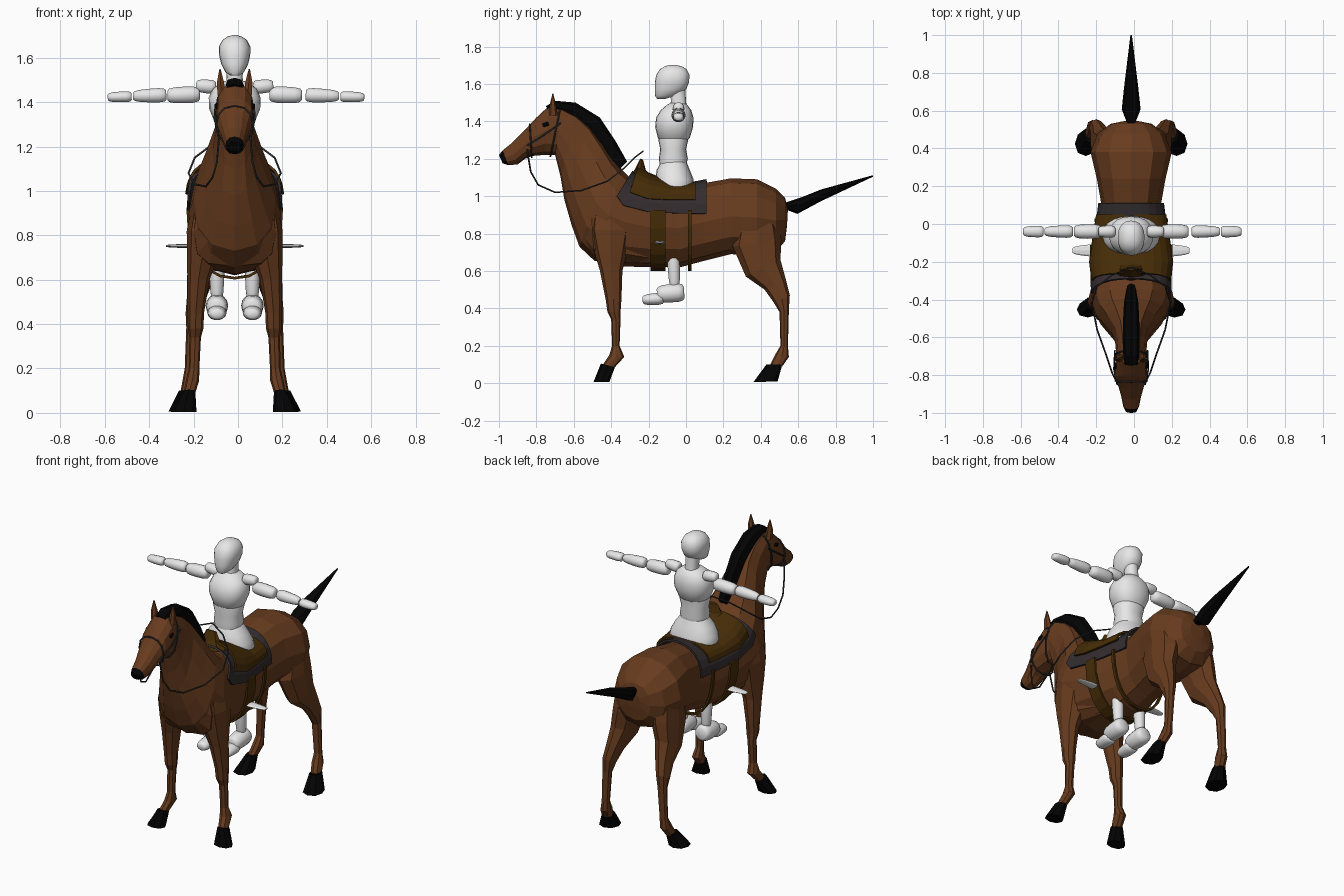
import bpy, bmesh, math
from mathutils import Vector

if "Cube" in bpy.data.objects:
    bpy.data.objects.remove(bpy.data.objects["Cube"])

MID = -.015  # centre line shared by horse and rider


def material(name, r, g, b):
    mat = bpy.data.materials.new(name)
    mat.use_nodes = True
    mat.diffuse_color = (r, g, b, 1)
    shader = next(n for n in mat.node_tree.nodes if n.type == 'BSDF_PRINCIPLED')
    shader.inputs["Base Color"].default_value = (r, g, b, 1)
    shader.inputs["Roughness"].default_value = .8
    return mat


COAT = material("brown_coat", .135, .044, .013)
BLACK = material("black_hair", .001, .001, .001)
LEATHER = material("saddle_leather", .06, .025, .002)
CLOTH = material("grey_cloth", .034, .026, .028)
STRAP = material("dark_strap", .024, .026, .03)
WHITE = material("pale_mannequin", .8, .8, .8)


def bend(value, power):
    """Squared sine or cosine, for fuller cross-sections."""
    return math.copysign(abs(value) ** power, value)


def ring(y1, z1, y2, z2, w, x=0, n=12, power=.88):
    """Oval through two profile points, with half width w."""
    a, b = Vector((MID + x, y1, z1)), Vector((MID + x, y2, z2))
    middle, half = (a + b) / 2, (a - b) / 2
    turns = [math.tau * i / n for i in range(n)]
    return [middle + half * bend(math.cos(t), power)
            + Vector((w * bend(math.sin(t), power), 0, 0)) for t in turns]


def arch(y1, z1, y2, z2, w, n=12, power=.88):
    """Half oval: peak at the first point, open ends at the second."""
    a, b = Vector((MID, y1, z1)), Vector((MID, y2, z2))
    turns = [math.pi * (i / n - .5) for i in range(n + 1)]
    return [b + (a - b) * bend(math.cos(t), power)
            + Vector((w * bend(math.sin(t), power), 0, 0)) for t in turns]


def skin(name, rings, mat, closed=True, smooth=False):
    """Join a row of cross-sections into one mesh."""
    bm = bmesh.new()
    rows = [[bm.verts.new(p) for p in r] for r in rings]
    count = len(rows[0])
    for a, b in zip(rows, rows[1:]):
        for i in range(count if closed else count - 1):
            j = (i + 1) % count
            bm.faces.new((a[i], a[j], b[j], b[i]))
    if closed:
        bm.faces.new(rows[0])
        bm.faces.new(rows[-1])
    bmesh.ops.recalc_face_normals(bm, faces=bm.faces)
    mesh = bpy.data.meshes.new(name)
    bm.to_mesh(mesh)
    bm.free()
    obj = bpy.data.objects.new(name, mesh)
    bpy.context.collection.objects.link(obj)
    mesh.materials.append(mat)
    if smooth:
        bpy.ops.object.select_all(action='DESELECT')
        obj.select_set(True)
        bpy.context.view_layer.objects.active = obj
        bpy.ops.object.shade_smooth_by_angle(angle=math.radians(50))
    return obj


def loft(name, rows, mat, n=12, smooth=False, power=.88):
    return skin(name, [ring(*r, n=n, power=power) for r in rows], mat, smooth=smooth)


def stack(name, levels, n=20):
    """Smooth rider part from levels of height, front, back, half width."""
    return loft(name, [(f, z, b, z, w) for z, f, b, w in levels], WHITE, n=n, smooth=True)


def drape(name, rows, mat, thickness=.012):
    obj = skin(name, [arch(*r) for r in rows], mat, closed=False)
    solid = obj.modifiers.new("thickness", 'SOLIDIFY')
    solid.thickness = thickness
    solid.offset = 0
    return obj


def pod(name, a, b, r1, r2, mat=WHITE, flat=1, n=14, smooth=True):
    """Rounded limb segment between two points."""
    a, b = Vector(a), Vector(b)
    along = (b - a).normalized()
    side = along.cross(Vector((0, 0, 1)))
    side = side.normalized() if side.length > .01 else Vector((1, 0, 0))
    up = side.cross(along) * flat
    rows = []
    for t, swell in ((0, .6), (.06, .86), (.22, 1), (.5, 1.03), (.78, 1), (.94, .86), (1, .6)):
        r = (r1 + (r2 - r1) * t) * swell
        rows.append([a.lerp(b, t) + (side * math.cos(k * math.tau / n)
                     + up * math.sin(k * math.tau / n)) * r for k in range(n)])
    return skin(name, rows, mat, smooth=smooth)


def cord(name, points, cyclic=False, radius=.0045):
    curve = bpy.data.curves.new(name, 'CURVE')
    curve.dimensions = '3D'
    curve.bevel_depth = radius
    curve.bevel_resolution = 1
    line = curve.splines.new('POLY')
    line.points.add(len(points) - 1)
    for p, co in zip(line.points, points):
        p.co = (*co, 1)
    line.use_cyclic_u = cyclic
    curve.materials.append(STRAP)
    obj = bpy.data.objects.new(name, curve)
    bpy.context.collection.objects.link(obj)


# Horse trunk, neck and head, rump to nose
horse = loft("horse_body", [
    (.545, .93, .54, .84, .05), (.53, .99, .53, .76, .11), (.48, 1.04, .48, .7, .175),
    (.38, 1.09, .38, .68, .215), (.24, 1.095, .24, .69, .182), (.1, 1.07, .1, .655, .157),
    (-.05, 1.04, -.03, .62, .168), (-.2, 1.05, -.2, .62, .19), (-.3, 1.1, -.36, .625, .205),
    (-.34, 1.14, -.49, .655, .208), (-.39, 1.2, -.57, .73, .185), (-.44, 1.28, -.61, .84, .145),
    (-.51, 1.38, -.65, .98, .1), (-.58, 1.44, -.67, 1.1, .085), (-.66, 1.475, -.7, 1.22, .08),
    (-.73, 1.485, -.76, 1.22, .085), (-.8, 1.42, -.82, 1.215, .085), (-.87, 1.345, -.86, 1.2, .066),
    (-.93, 1.285, -.9, 1.17, .052), (-.98, 1.245, -.95, 1.165, .042),
    (-1, 1.22, -.98, 1.175, .03)], COAT)
horse.data.materials.append(BLACK)
for face in horse.data.polygons:
    face.material_index = int(face.center.y < -.965)
loft("horse_chest", [(-.565, .92, -.55, .76, .12), (-.51, .98, -.49, .66, .185),
                     (-.36, .98, -.36, .632, .19), (-.2, .85, -.2, .63, .14)], COAT, power=.65)

# Mane and tail
loft("mane", [(-.75, 1.48, -.72, 1.44, .04), (-.7, 1.51, -.67, 1.44, .042),
              (-.59, 1.5, -.6, 1.4, .045), (-.46, 1.42, -.53, 1.33, .042),
              (-.38, 1.3, -.45, 1.22, .038), (-.315, 1.185, -.37, 1.13, .025)], BLACK, n=8)
loft("tail", [(.53, .965, .53, .93, .02), (.62, .995, .595, .905, .05),
              (.72, 1.035, .72, .972, .038), (1, 1.112, 1, 1.104, .004)], BLACK, n=8)

# Legs, hooves, ears, eyes and reins on both sides
FRONT = [(-.5, .98, -.3, 1, .06, .125), (-.52, .82, -.29, .82, .083, .133),
         (-.49, .7, -.32, .68, .068, .147), (-.46, .6, -.34, .6, .05, .163),
         (-.43, .45, -.345, .45, .037, .175), (-.42, .38, -.35, .38, .035, .176),
         (-.4, .34, -.35, .34, .026, .178), (-.395, .2, -.355, .2, .024, .183),
         (-.41, .15, -.33, .14, .03, .19), (-.45, .09, -.385, .08, .026, .205)]
HIND = [(.3, .95, .47, .95, .07, .12), (.25, .73, .51, .77, .075, .13),
        (.32, .57, .505, .66, .062, .152), (.42, .5, .535, .55, .045, .17),
        (.47, .43, .555, .47, .036, .185), (.5, .38, .55, .39, .028, .19),
        (.505, .2, .545, .2, .025, .2), (.475, .15, .55, .14, .03, .205),
        (.445, .09, .515, .09, .027, .218)]
HOOVES = {"front": [(-.455, .105, -.38, .085, .03, .207), (-.495, .005, -.41, .005, .058, .23)],
          "hind": [(.43, .1, .515, .1, .031, .22), (.36, .005, .49, .01, .058, .24)]}

for label, s in (("left", 1), ("right", -1)):
    def place(x, y, z):
        return (MID + s * x, y, z)

    for part, rows in (("front", FRONT), ("hind", HIND)):
        for kind, shape, mat in (("leg", rows, COAT), ("hoof", HOOVES[part], BLACK)):
            skin(f"{label}_{part}_{kind}",
                 [ring(*r[:5], x=s * r[5], n=8) for r in shape], mat)
    skin(f"{label}_ear", [ring(-.735, 1.43, -.685, 1.43, .022, s * .058, 6),
                          ring(-.728, 1.49, -.695, 1.49, .018, s * .064, 6),
                          ring(-.714, 1.55, -.71, 1.55, .003, s * .066, 6)], COAT)
    pod(f"{label}_eye", place(.08, -.765, 1.378), place(.08, -.735, 1.388), .011, .011, BLACK, n=8)
    cord(f"{label}_rein", [place(*p) for p in (
        (.07, -.85, 1.25), (.08, -.83, 1.13), (.1, -.79, 1.06), (.13, -.7, 1.02),
        (.18, -.56, 1.03), (.208, -.42, 1.08), (.18, -.33, 1.15), (.1, -.27, 1.21),
        (0, -.23, 1.24))])
    cord(f"{label}_cheek_strap", [place(*p) for p in (
        (.074, -.85, 1.27), (.091, -.77, 1.32), (.086, -.67, 1.39))])

    # Rider limbs
    arm = -.04
    reach = .012 if s > 0 else 0
    pod(f"{label}_shoulder", place(.085, arm, 1.467), place(.174, arm, 1.475), .033, .028)
    pod(f"{label}_upper_arm", place(.157, arm, 1.435), place(.303, arm, 1.43), .038, .036)
    pod(f"{label}_forearm", place(.308 + reach, arm, 1.432), place(.458 + reach, arm, 1.427),
        .035, .026)
    pod(f"{label}_hand", place(.464 + reach, arm, 1.425), place(.572 + reach, arm, 1.422),
        .032, .026, flat=.82)
    pod(f"{label}_shin", place(.08, -.06, .5), place(.08, -.07, .72), .028, .036)
    pod(f"{label}_heel", place(.08, -.01, .487), place(.08, -.155, .475), .052, .046)
    pod(f"{label}_toe", place(.08, -.12, .453), place(.08, -.232, .445), .046, .036, flat=.75)
    pod(f"{label}_stirrup", place(.18, -.14, .752), place(.31, -.14, .752), .036, .02,
        flat=.3, n=8, smooth=False)

# Bridle loops
for name, row in (("noseband", (-.836, 1.384, -.825, 1.207, .084)),
                  ("headband", (-.67, 1.48, -.725, 1.212, .086))):
    cord(name, ring(*row), cyclic=True)

# Saddle cloth, saddle and girths
drape("saddle_cloth", [(-.29, 1.13, -.37, 1, .205), (-.26, 1.11, -.335, .95, .208),
                       (-.2, 1.08, -.2, .915, .21), (-.05, 1.055, -.05, .908, .188),
                       (.11, 1.085, .11, .905, .168)], CLOTH)
drape("saddle_seat", [(-.26, 1.15, -.3, 1.02, .205), (-.2, 1.12, -.2, .985, .217),
                      (-.08, 1.072, -.08, .98, .2), (.05, 1.072, .05, .98, .18)], LEATHER)
loft("saddle_horn", [(-.3, 1.1, -.18, 1.1, .1), (-.27, 1.15, -.215, 1.14, .06),
                     (-.245, 1.2, -.23, 1.195, .035)], LEATHER, n=8)
for name, y1, y2, w in (("front_girth", -.19, -.11, .212), ("rear_girth", .01, .03, .188)):
    drape(name, [(y, .607, y, .925, w) for y in (y1, y2)], LEATHER)

# Rider trunk and head
stack("rider_pelvis", [(1.02, -.155, .035, .145), (1.05, -.165, .045, .152),
                       (1.09, -.165, .04, .142), (1.14, -.157, .02, .115), (1.19, -.13, .0, .075)])
stack("rider_waist", [(1.16, -.14, .0, .078), (1.2, -.145, .01, .085), (1.25, -.138, .0, .08),
                      (1.3, -.148, .012, .09), (1.34, -.14, .01, .08)])
stack("rider_chest", [(1.285, -.12, -.01, .06), (1.31, -.15, .02, .09), (1.37, -.165, .038, .115),
                      (1.42, -.16, .04, .117), (1.46, -.135, .028, .1), (1.49, -.1, .005, .06),
                      (1.5, -.075, -.02, .025)])
stack("rider_neck", [(1.46, -.09, .005, .042), (1.51, -.08, .0, .036), (1.58, -.09, -.005, .038)])
stack("rider_head", [(1.52, -.155, -.11, .02), (1.535, -.165, -.06, .042),
                     (1.57, -.167, .0, .06), (1.61, -.167, .017, .07), (1.65, -.158, .018, .071),
                     (1.68, -.138, .002, .055), (1.695, -.112, -.025, .033), (1.702, -.085, -.055, .01)])
